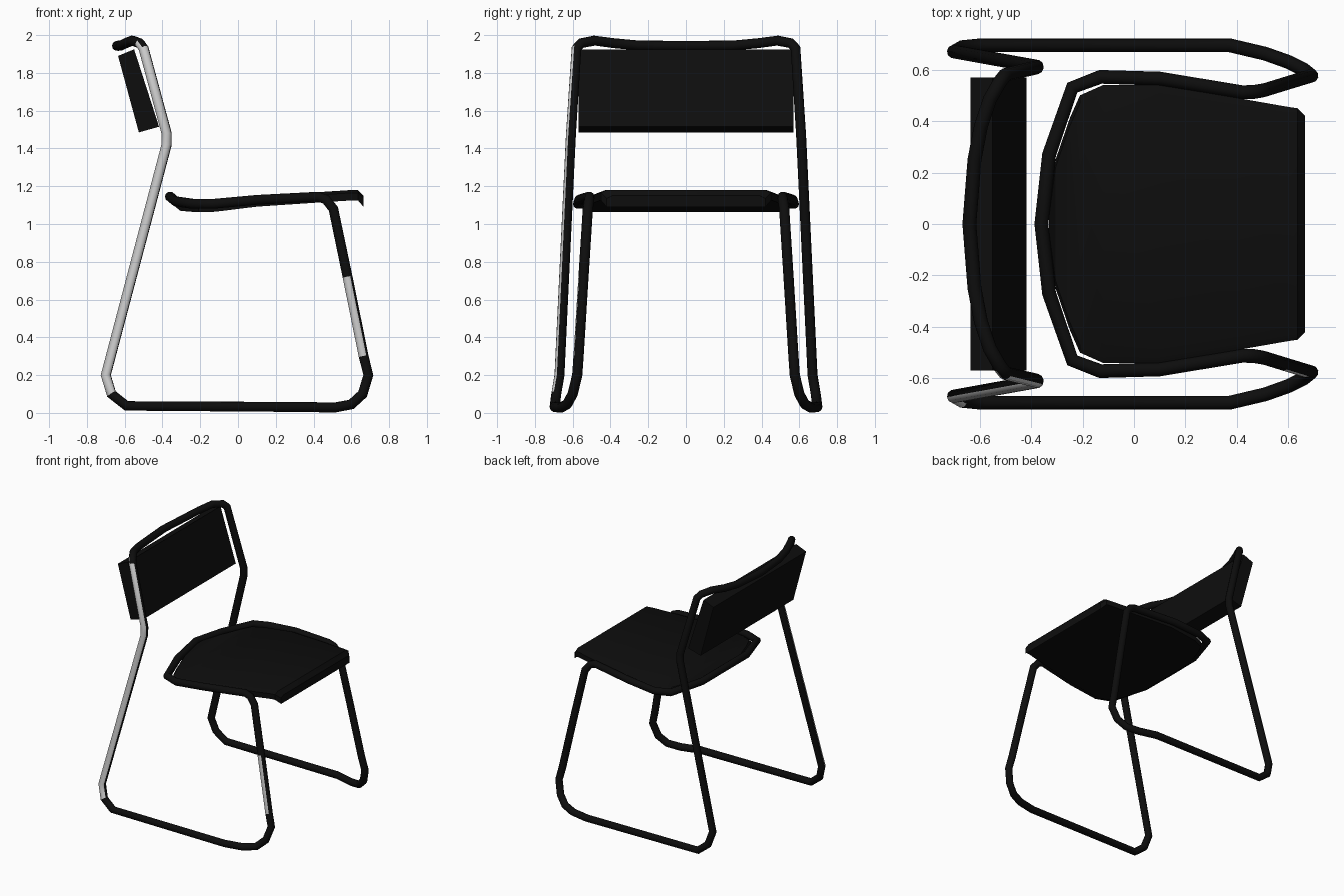
import bpy, bmesh, math
from mathutils import Vector, Matrix

if "Cube" in bpy.data.objects:
    bpy.data.objects.remove(bpy.data.objects["Cube"])


def material(name, value):
    m = bpy.data.materials.new(name)
    m.use_nodes = True
    colour = (value, value, value, 1)
    m.diffuse_color = colour
    m.node_tree.nodes["Principled BSDF"].inputs["Base Color"].default_value = colour
    return m


black = material("black", 0.004)
grey = material("worn light grey", 0.6)


def add(name, mesh, mats, angle):
    ob = bpy.data.objects.new(name, mesh)
    bpy.context.collection.objects.link(ob)
    for m in mats:
        mesh.materials.append(m)
    bpy.ops.object.select_all(action="DESELECT")
    ob.select_set(True)
    bpy.context.view_layer.objects.active = ob
    bpy.ops.object.shade_smooth_by_angle(angle=math.radians(angle))
    return ob


# Frame: one closed bent tube, given as its left half and mirrored
half = [
    (-.36, 0, 1.145), (-.33, .27, 1.12), (-.24, .53, 1.107), (-.13, .572, 1.107),
    (.1, .565, 1.128), (.42, .512, 1.145), (.465, .513, 1.13), (.505, .52, 1.08),
    (.58, .543, .72), (.665, .569, .3), (.69, .576, .2), (.66, .60, .1),
    (.6, .63, .045), (.51, .662, .028), (.37, .695, .031), (-.59, .695, .037),
    (-.67, .687, .1), (-.70, .67, .2), (-.378, .612, 1.42), (-.378, .609, 1.48),
    (-.5, .58, 1.93), (-.52, .555, 1.957), (-.56, .485, 1.971), (-.595, .38, 1.957),
    (-.62, .25, 1.945), (-.64, 0, 1.943),
]
path = half + [(x, -y, z) for x, y, z in half[-2:0:-1]]
curve = bpy.data.curves.new("frame_path", "CURVE")
curve.dimensions = "3D"
curve.bevel_depth = 0.027
curve.bevel_resolution = 3
spline = curve.splines.new("POLY")
spline.points.add(len(path) - 1)
for p, co in zip(spline.points, path):
    p.co = (*co, 1)
spline.use_cyclic_u = True
temp = bpy.data.objects.new("frame_path", curve)
bpy.context.collection.objects.link(temp)
bpy.context.view_layer.update()
tube = bpy.data.meshes.new_from_object(temp.evaluated_get(bpy.context.evaluated_depsgraph_get()))
bpy.data.objects.remove(temp)
tube.materials.clear()
frame = add("tube_frame", tube, [black, grey], 60)

# Worn outer faces on the right-hand legs
for f in tube.polygons:
    x, y, z = f.center
    n = f.normal
    back_leg = x < -.34 and .1 < z < 1.95
    front_leg = x > .5 and .3 < z < .72 and n.x < .5
    worn = y < -.45 and n.y < -.3 and (back_leg or front_leg)
    f.material_index = 1 if worn else 0

# Seat: thin sheet lofted along x from (x, half width, top z), with a front lip
stations = [
    (-.33, .06, 1.145), (-.305, .25, 1.125), (-.25, .41, 1.12), (-.21, .5, 1.118),
    (-.12, .54, 1.12), (.1, .54, 1.147), (.4, .49, 1.167), (.6, .455, 1.18),
    (.635, .45, 1.18), (.665, .42, 1.15),
]
bm = bmesh.new()
rings = []
for i, (x, w, z) in enumerate(stations):
    low = z - (.055 if i < len(stations) - 1 else .06)
    ring = [(x, -w, low), (x, w, low), (x, w, z - .015),
            (x, w - .03, z), (x, .03 - w, z), (x, -w, z - .015)]
    rings.append([bm.verts.new(c) for c in ring])
for a, b in zip(rings, rings[1:]):
    for j in range(6):
        k = (j + 1) % 6
        bm.faces.new((a[j], a[k], b[k], b[j]))
bm.faces.new(rings[0])
bm.faces.new(rings[-1])
bmesh.ops.recalc_face_normals(bm, faces=bm.faces)
seat_mesh = bpy.data.meshes.new("seat")
bm.to_mesh(seat_mesh)
bm.free()
add("seat", seat_mesh, [black], 30)

# Backrest: straight slab extruded across the chair from its side profile
profile = [(-.635, 1.89), (-.55, 1.925), (-.418, 1.515), (-.525, 1.485)]
bm = bmesh.new()
face = bm.faces.new([bm.verts.new((x, -.57, z)) for x, z in profile])
side = bmesh.ops.extrude_face_region(bm, geom=[face])
verts = [v for v in side["geom"] if isinstance(v, bmesh.types.BMVert)]
bmesh.ops.translate(bm, verts=verts, vec=(0, 1.14, 0))
bmesh.ops.recalc_face_normals(bm, faces=bm.faces)
back_mesh = bpy.data.meshes.new("backrest")
bm.to_mesh(back_mesh)
bm.free()
add("backrest", back_mesh, [black], 30)
